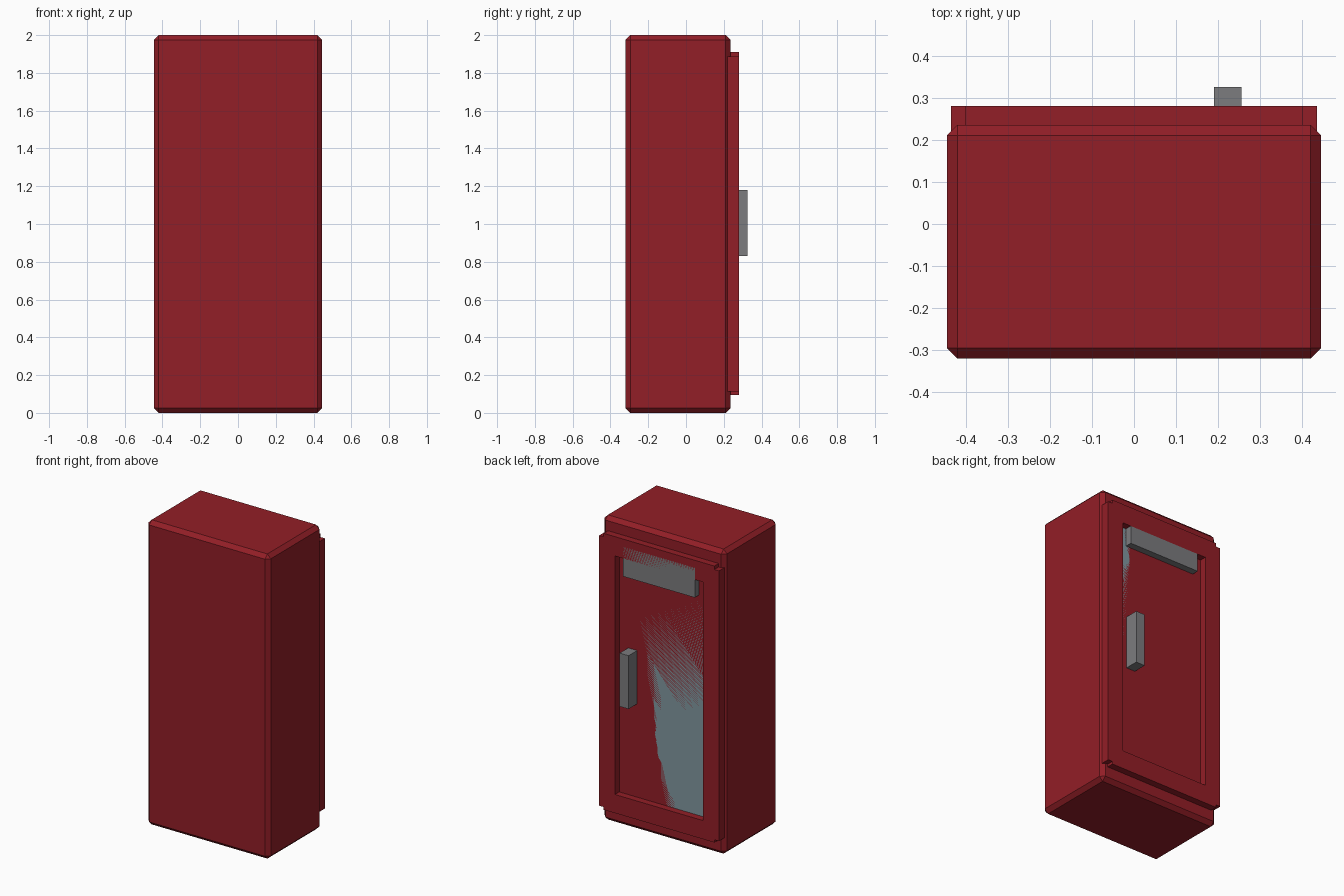
import bpy

if "Cube" in bpy.data.objects:
    bpy.data.objects.remove(bpy.data.objects["Cube"])


def material(name, rgb):
    m = bpy.data.materials.new(name)
    m.diffuse_color = (*rgb, 1.0)
    m.use_nodes = True
    m.node_tree.nodes["Principled BSDF"].inputs["Base Color"].default_value = m.diffuse_color
    return m


def box(name, x, y, z, mat, bevel=0.0):
    """Axis-aligned box from (min, max) ranges, optionally chamfered."""
    ranges = (x, y, z)
    bpy.ops.mesh.primitive_cube_add(size=1, location=[(a + b) / 2 for a, b in ranges])
    ob = bpy.context.object
    ob.name = name
    ob.scale = [b - a for a, b in ranges]
    bpy.ops.object.transform_apply(location=False, rotation=False, scale=True)
    ob.data.materials.append(mat)
    if bevel:
        mod = ob.modifiers.new("chamfer", 'BEVEL')
        mod.width = bevel
        mod.segments = 1
    return ob


red = material("red_paint", (0.29, 0.013, 0.02))
glass = material("glass", (0.22, 0.31, 0.35))
metal = material("dark_metal", (0.20, 0.20, 0.21))

BACK = 0.235    # rear face of the cabinet
DOOR = 0.28     # outer face of the door frame

# Chamfered cabinet
box("cabinet", (-0.445, 0.445), (-0.32, BACK), (0, 2), red, 0.025)

# Door frame: two side rails, and top and bottom rails that stand slightly taller
for side, x in (("left", (-0.435, -0.32)), ("right", (0.32, 0.435))):
    box("door_rail_" + side, x, (0.21, DOOR), (0.113, 1.887), red)
for end, z in (("bottom", (0.095, 0.217)), ("top", (1.783, 1.91))):
    box("door_rail_" + end, (-0.402, 0.402), (0.21, DOOR), z, red)

# Window pane set flush with the cabinet face
box("window_pane", (-0.325, 0.325), (0.215, BACK), (0.21, 1.79), glass)

# Sign block across the top of the window, flush with the frame, and the door handle
box("sign_block", (-0.26, 0.26), (BACK - 0.01, DOOR), (1.665, 1.86), metal)
box("handle", (0.19, 0.255), (BACK - 0.01, 0.325), (0.83, 1.18), metal)
